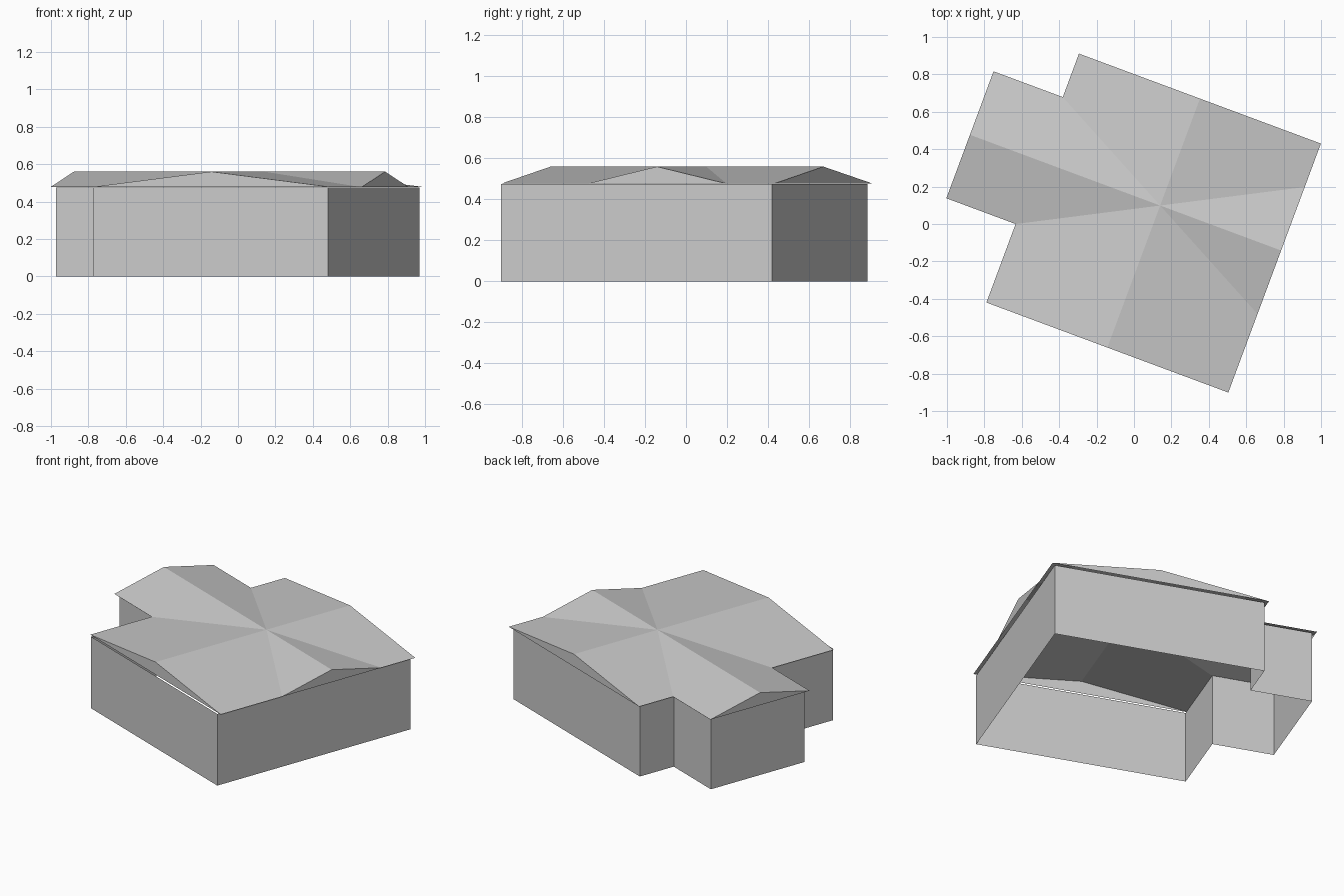
import bpy, bmesh, math
from mathutils import Matrix

if "Cube" in bpy.data.objects:
    bpy.data.objects.remove(bpy.data.objects["Cube"])

EAVE, RIDGE, WALL = 0.477, 0.56, 0.475
HALF_U, HALF_V = 0.69, 0.71        # main roof half sizes
WING_V, WING_HALF, WING_U = 0.10, 0.362, -1.085
PLACE = Matrix.Translation((0.105, 0.005, 0)) @ Matrix.Rotation(math.radians(-20.4), 4, 'Z')


def make(name, faces):
    bm = bmesh.new()
    for pts in faces:
        bm.faces.new([bm.verts.new(p) for p in pts])
    bmesh.ops.remove_doubles(bm, verts=bm.verts, dist=0.0005)
    bmesh.ops.recalc_face_normals(bm, faces=bm.faces)
    me = bpy.data.meshes.new(name)
    bm.to_mesh(me)
    bm.free()
    ob = bpy.data.objects.new(name, me)
    ob.matrix_world = PLACE
    bpy.context.collection.objects.link(ob)


# Roof: two crossing gables with equal ridge height, meeting in four valleys
panels = []
centre = (0, WING_V, RIDGE)
for su in (-1, 1):
    end = WING_U if su < 0 else HALF_U
    for sv in (-1, 1):
        u, v, w = su * HALF_U, sv * HALF_V, WING_V + sv * WING_HALF
        panels.append([centre, (0, v, RIDGE), (u, v, EAVE), (u, w, EAVE)])
        cross = [centre, (u, w, EAVE), (end, WING_V, RIDGE)]
        if su < 0:
            cross.insert(2, (end, w, EAVE))
        panels.append(cross)
make("roof", panels)

# Gable end triangles
gables = [[(-HALF_U, v, EAVE), (HALF_U, v, EAVE), (0, v, RIDGE)]
          for v in (-HALF_V, HALF_V)]
gables += [[(u, WING_V - WING_HALF, EAVE), (u, WING_V + WING_HALF, EAVE), (u, WING_V, RIDGE)]
           for u in (WING_U, HALF_U)]
make("gables", gables)

# Walls: one open-bottomed ring around the main block and side wing
U, V0, V1, WU = 0.668, -0.72, 0.69, -1.06
W0, W1 = WING_V - 0.342, WING_V + 0.342
plan = [(-U, V0), (U, V0), (U, V1), (-U, V1), (-U, W1), (WU, W1), (WU, W0), (-U, W0)]
make("walls", [[(*a, 0), (*b, 0), (*b, WALL), (*a, WALL)]
               for a, b in zip(plan, plan[1:] + plan[:1])])
